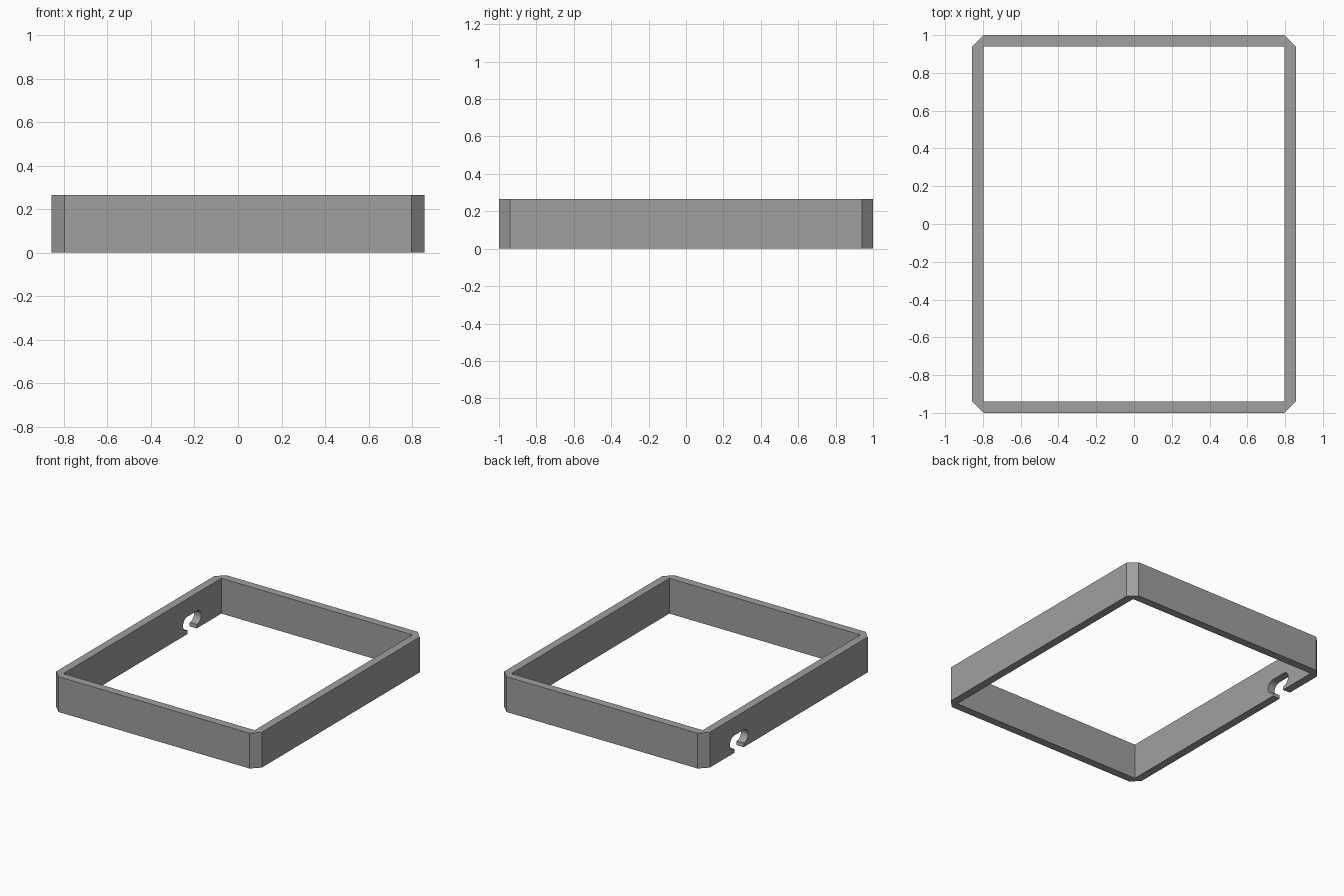
import bpy
import bmesh
import math

if "Cube" in bpy.data.objects:
    bpy.data.objects.remove(bpy.data.objects["Cube"])

W, D, H = 0.857, 1.0, 0.266   # outer half width, half depth, height
T = 0.06                      # wall thickness and corner cut

grey = bpy.data.materials.new("mid grey")
grey.diffuse_color = (0.35, 0.35, 0.35, 1)
grey.use_nodes = True
grey.node_tree.nodes["Principled BSDF"].inputs["Base Color"].default_value = grey.diffuse_color


def add_object(name, bm):
    bmesh.ops.recalc_face_normals(bm, faces=bm.faces)
    mesh = bpy.data.meshes.new(name)
    bm.to_mesh(mesh)
    bm.free()
    mesh.materials.append(grey)
    obj = bpy.data.objects.new(name, mesh)
    bpy.context.collection.objects.link(obj)
    return obj


# Rectangular frame: chamfered outer outline, square inner outline
outer, inner = [], []
for sx, sy in ((1, 1), (-1, 1), (-1, -1), (1, -1)):
    ends = [(sx * W, sy * (D - T)), (sx * (W - T), sy * D)]
    outer += ends if sx * sy > 0 else ends[::-1]
    inner += [(sx * (W - T), sy * (D - T))]

bm = bmesh.new()
rings = {}
for z in (0, H):
    rings[z] = ([bm.verts.new((x, y, z)) for x, y in outer],
                [bm.verts.new((x, y, z)) for x, y in inner])
    o, i = rings[z]
    for k in range(4):
        n = (k + 1) % 4
        bm.faces.new((o[2 * k], o[2 * k + 1], i[k]))                 # corner
        bm.faces.new((o[2 * k + 1], o[2 * n], i[n], i[k]))           # side
for r in (0, 1):
    lo, hi = rings[0][r], rings[H][r]
    for k in range(len(lo)):
        n = (k + 1) % len(lo)
        bm.faces.new((lo[k], lo[n], hi[n], hi[k]))
frame = add_object("frame", bm)

# Cable notch: rounded slot with a narrower opening through the bottom edge
CY, CZ, R, HALF, GAP = 0.592, 0.08, 0.051, 0.108, 0.05
profile = [(CY - GAP, -0.05), (CY + GAP, -0.05)]
for side in (1, -1):
    for k in range(13):
        a = side * math.pi / 2 * (k / 6 - 1)
        if side < 0:
            a = math.pi / 2 + math.pi * k / 12
        else:
            a = -math.pi / 2 + math.pi * k / 12
        profile.append((CY + side * (HALF - R) + R * math.cos(a), CZ + R * math.sin(a)))

bm = bmesh.new()
face = bm.faces.new([bm.verts.new((-W - 0.05, y, z)) for y, z in profile])
ext = bmesh.ops.extrude_face_region(bm, geom=[face])
bmesh.ops.translate(bm, vec=(T + 0.1, 0, 0),
                    verts=[v for v in ext["geom"] if isinstance(v, bmesh.types.BMVert)])
cutter = add_object("notch_cutter", bm)
cutter.hide_render = True
cutter.hide_set(True)

cut = frame.modifiers.new("cable notch", "BOOLEAN")
cut.operation = "DIFFERENCE"
cut.solver = "EXACT"
cut.object = cutter

# Smooth the rounded slot while keeping the frame edges sharp
bpy.context.view_layer.objects.active = frame
frame.select_set(True)
bpy.ops.object.modifier_apply(modifier=cut.name)
bpy.ops.object.shade_smooth_by_angle(angle=math.radians(30))
